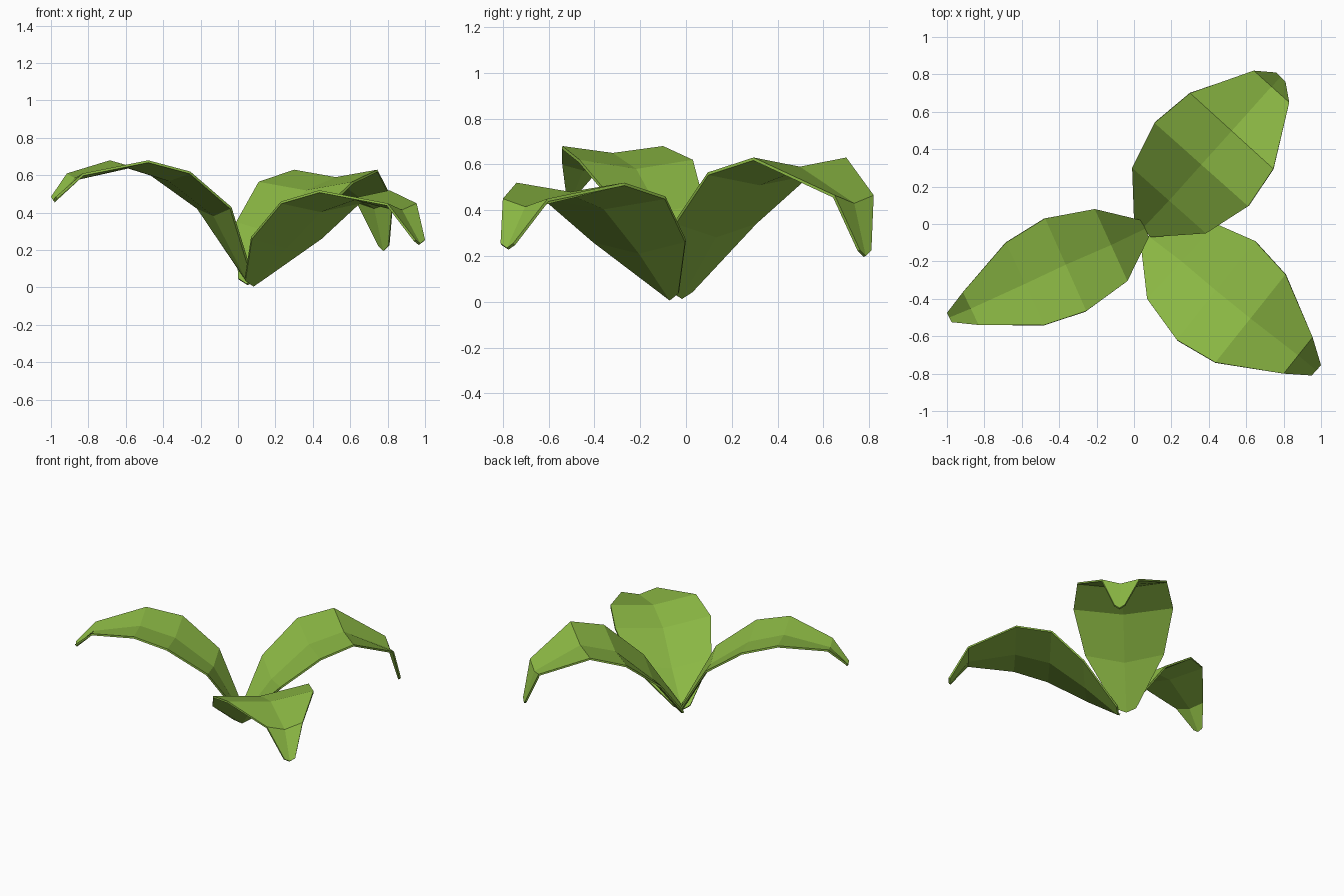
import bpy

green = bpy.data.materials.new("leaf green")
green.diffuse_color = (0.262, 0.485, 0.058, 1)


def make_leaf(name, stations):
    """Creased leaf; each station is left x, y, right x, y, edge height, crease drop."""
    verts, faces = [], []
    for lx, ly, rx, ry, z, drop in stations:
        verts += [(lx, ly, z), ((lx + rx) / 2, (ly + ry) / 2, z - drop), (rx, ry, z)]
    for i in range(len(stations) - 1):
        for j in range(2):
            a = 3 * i + j
            faces.append((a, a + 1, a + 4, a + 3))
    mesh = bpy.data.meshes.new(name)
    mesh.from_pydata(verts, [], faces)
    mesh.materials.append(green)
    leaf = bpy.data.objects.new(name, mesh)
    bpy.context.collection.objects.link(leaf)
    # thin blade thickness below the upper surface
    solid = leaf.modifiers.new("thickness", "SOLIDIFY")
    solid.thickness = 0.013
    solid.offset = -1
    return leaf


# large leaf, towards back right
make_leaf("back_right_leaf", [
    (0.00, 0.02, 0.09, -0.07, 0.05, 0.03),
    (-0.01, 0.30, 0.385, -0.05, 0.35, 0.06),
    (0.11, 0.54, 0.61, 0.095, 0.565, 0.045),
    (0.30, 0.70, 0.745, 0.295, 0.63, 0.04),
    (0.64, 0.82, 0.83, 0.65, 0.465, 0.035),
    (0.76, 0.81, 0.81, 0.76, 0.225, 0.025)])

# large low leaf, towards front right
make_leaf("front_right_leaf", [
    (0.12, -0.03, 0.035, -0.10, 0.045, 0.03),
    (0.44, 0.00, 0.07, -0.40, 0.27, 0.05),
    (0.645, -0.09, 0.23, -0.62, 0.46, 0.045),
    (0.81, -0.27, 0.435, -0.74, 0.52, 0.04),
    (0.955, -0.605, 0.80, -0.80, 0.45, 0.035),
    (1.00, -0.755, 0.95, -0.81, 0.255, 0.02)])

# narrower high leaf, towards the left
make_leaf("left_leaf", [
    (0.08, -0.07, 0.04, 0.02, 0.06, 0.025),
    (-0.035, -0.305, -0.21, 0.08, 0.43, 0.04),
    (-0.255, -0.465, -0.475, 0.03, 0.62, 0.04),
    (-0.48, -0.54, -0.685, -0.10, 0.68, 0.03),
    (-0.83, -0.54, -0.915, -0.365, 0.61, 0.025),
    (-0.975, -0.525, -1.00, -0.475, 0.485, 0.02)])

# faces must point up so the thickness grows downwards
for leaf in list(bpy.context.collection.objects):
    if sum(p.normal.z for p in leaf.data.polygons) < 0:
        leaf.data.flip_normals()
